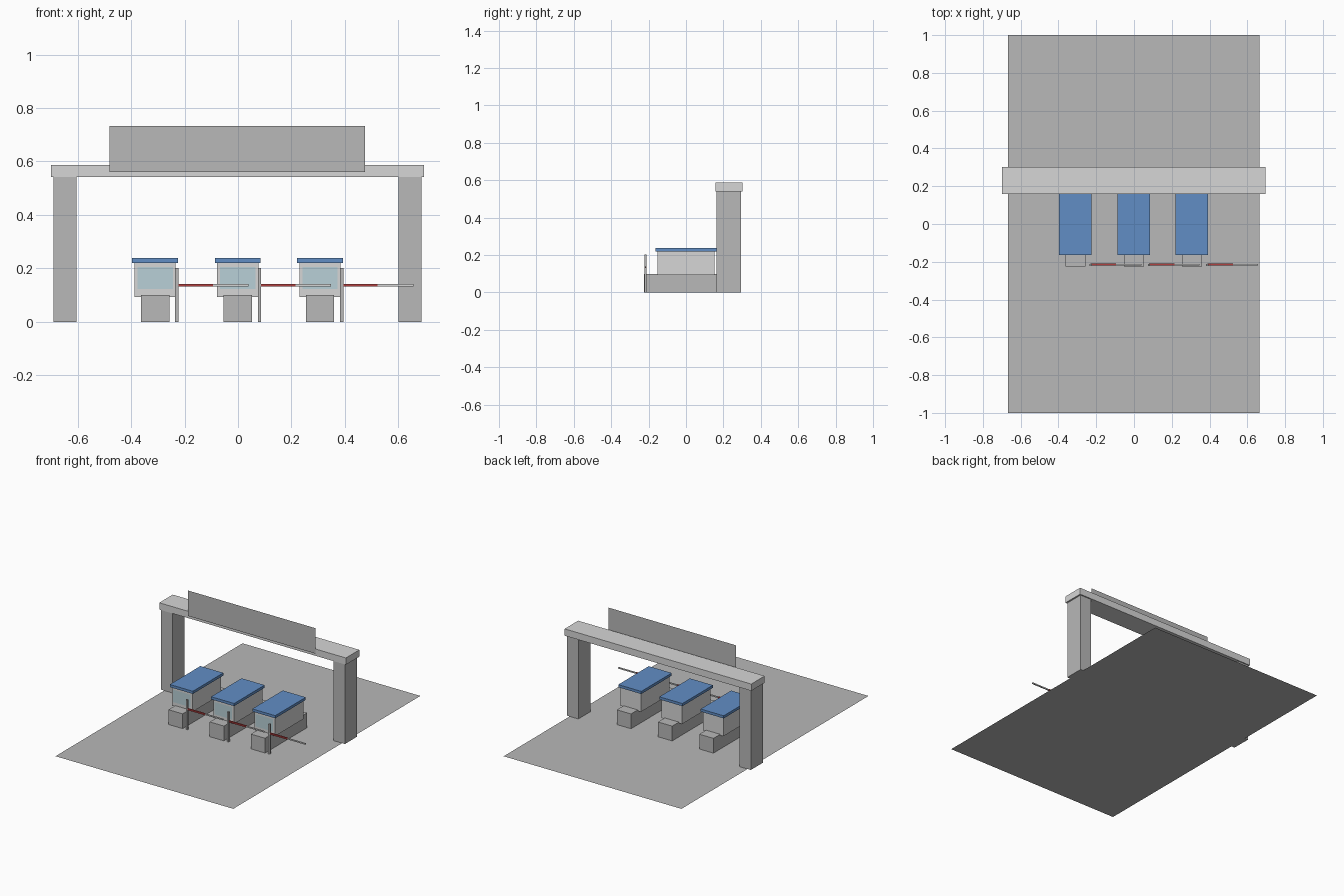
import bpy, bmesh
from mathutils import Vector

if "Cube" in bpy.data.objects:
    bpy.data.objects.remove(bpy.data.objects["Cube"], do_unlink=True)


def material(name, r, g, b):
    m = bpy.data.materials.new(name)
    m.use_nodes = True
    m.diffuse_color = (r, g, b, 1)
    m.node_tree.nodes["Principled BSDF"].inputs["Base Color"].default_value = (r, g, b, 1)
    return m


mid_grey = material("mid grey", 0.48, 0.48, 0.48)
light_grey = material("light grey", 0.67, 0.67, 0.67)
blue = material("roof blue", 0.12, 0.27, 0.56)
glass = material("glass blue", 0.48, 0.63, 0.68)
red = material("barrier red", 0.45, 0.05, 0.05)


def finish(name, bm, mat):
    mesh = bpy.data.meshes.new(name)
    bm.to_mesh(mesh)
    bm.free()
    mesh.materials.append(mat)
    obj = bpy.data.objects.new(name, mesh)
    bpy.context.collection.objects.link(obj)
    return obj


def box(name, x, y, z, mat):
    """Box spanning the given (low, high) ranges."""
    bm = bmesh.new()
    bmesh.ops.create_cube(bm, size=1)
    for v in bm.verts:
        v.co = Vector([lo + (c + 0.5) * (hi - lo) for c, (lo, hi) in zip(v.co, (x, y, z))])
    return finish(name, bm, mat)


def sheet(name, corners, mat):
    """Single flat face."""
    bm = bmesh.new()
    bm.faces.new([bm.verts.new(c) for c in corners])
    return finish(name, bm, mat)


def upright_sheet(name, x, y, z, mat):
    return sheet(name, [(x[0], y, z[0]), (x[1], y, z[0]), (x[1], y, z[1]), (x[0], y, z[1])], mat)


def around(c, half):
    return (c - half, c + half)


# Road surface
sheet("ground", [(-0.666, -1, 0), (0.665, -1, 0), (0.665, 1, 0), (-0.666, 1, 0)], mid_grey)

# Gantry with sign board
for side, cx in (("right", -0.648), ("left", 0.643)):
    box(side + "_pillar", around(cx, 0.043), (0.163, 0.294), (0, 0.541), mid_grey)
box("beam", (-0.7, 0.697), (0.158, 0.302), (0.541, 0.587), light_grey)
upright_sheet("sign_board", (-0.48, 0.476), 0.15, (0.56, 0.732), mid_grey)

# Three toll booths, each with a barrier
for place, cx in (("right", -0.31), ("middle", -0.001), ("left", 0.307)):
    box(place + "_island", around(cx, 0.053), around(0, 0.225), (0, 0.1), mid_grey)
    box(place + "_booth", around(cx, 0.077), around(0, 0.153), (0.093, 0.22), light_grey)
    box(place + "_roof", around(cx, 0.086), around(0, 0.163), (0.22, 0.238), blue)
    upright_sheet(place + "_window", around(cx, 0.066), -0.157, (0.122, 0.206), glass)

    post = cx + 0.081
    box(place + "_post", around(post, 0.006), around(-0.217, 0.006), (0, 0.202), mid_grey)
    box(place + "_arm", (post, post + 0.268), around(-0.215, 0.004), around(0.137, 0.004), light_grey)
    box(place + "_arm_stripe", (post, post + 0.135), around(-0.215, 0.005), around(0.137, 0.005), red)
